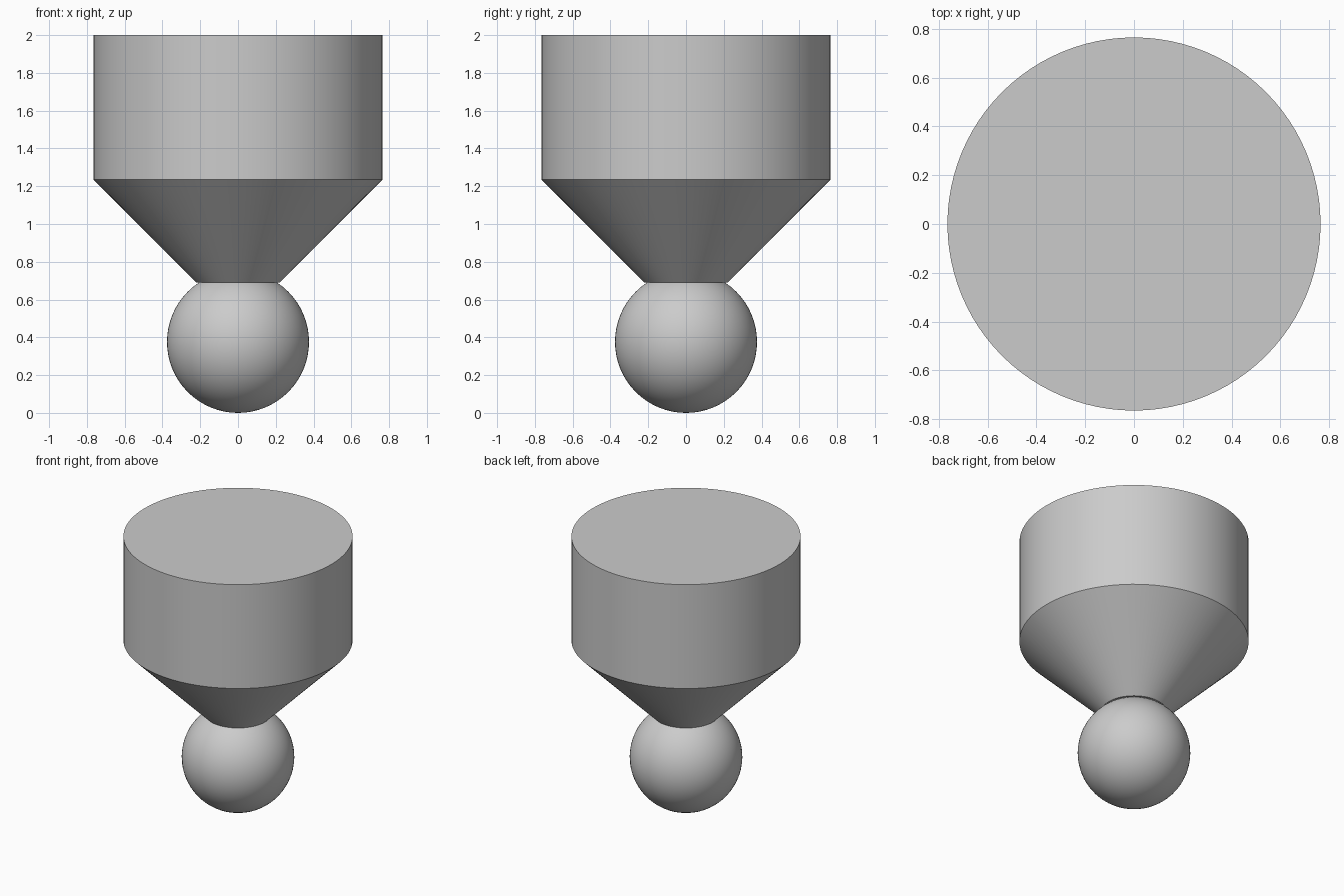
import bpy
import math

cube = bpy.data.objects.get("Cube")
if cube:
    bpy.data.objects.remove(cube, do_unlink=True)

BALL_R = 0.376
NECK_R, NECK_Z = 0.22, 0.69
BODY_R, BODY_Z, TOP_Z = 0.765, 1.235, 2.0

grey = bpy.data.materials.new("light_grey")
grey.use_nodes = True
colour = (0.6, 0.6, 0.6, 1)
grey.diffuse_color = colour
grey.node_tree.nodes["Principled BSDF"].inputs["Base Color"].default_value = colour


def finish(name):
    obj = bpy.context.object
    obj.name = name
    obj.data.name = name
    obj.data.materials.append(grey)
    bpy.ops.object.shade_smooth_by_angle(angle=math.radians(30))
    return obj


def lathe(name, profile, segments=96):
    """Revolve a (radius, height) profile into a capped solid."""
    verts, faces = [], []
    for r, z in profile:
        for i in range(segments):
            a = 2 * math.pi * i / segments
            verts.append((r * math.cos(a), r * math.sin(a), z))
    for k in range(len(profile) - 1):
        low, high = k * segments, (k + 1) * segments
        for i in range(segments):
            j = (i + 1) % segments
            faces.append((low + i, low + j, high + j, high + i))
    faces.append(tuple(reversed(range(segments))))
    faces.append(tuple(range(len(verts) - segments, len(verts))))
    mesh = bpy.data.meshes.new(name)
    mesh.from_pydata(verts, [], faces)
    obj = bpy.data.objects.new(name, mesh)
    bpy.context.collection.objects.link(obj)
    bpy.ops.object.select_all(action='DESELECT')
    obj.select_set(True)
    bpy.context.view_layer.objects.active = obj
    return finish(name)


# Round ball tip resting on the ground
bpy.ops.mesh.primitive_uv_sphere_add(segments=64, ring_count=32, radius=BALL_R,
                                     location=(0, 0, BALL_R))
finish("ball_tip")

# Cylinder body with a conical lower end
lathe("tapered_body", [(NECK_R, NECK_Z), (BODY_R, BODY_Z), (BODY_R, TOP_Z)])
